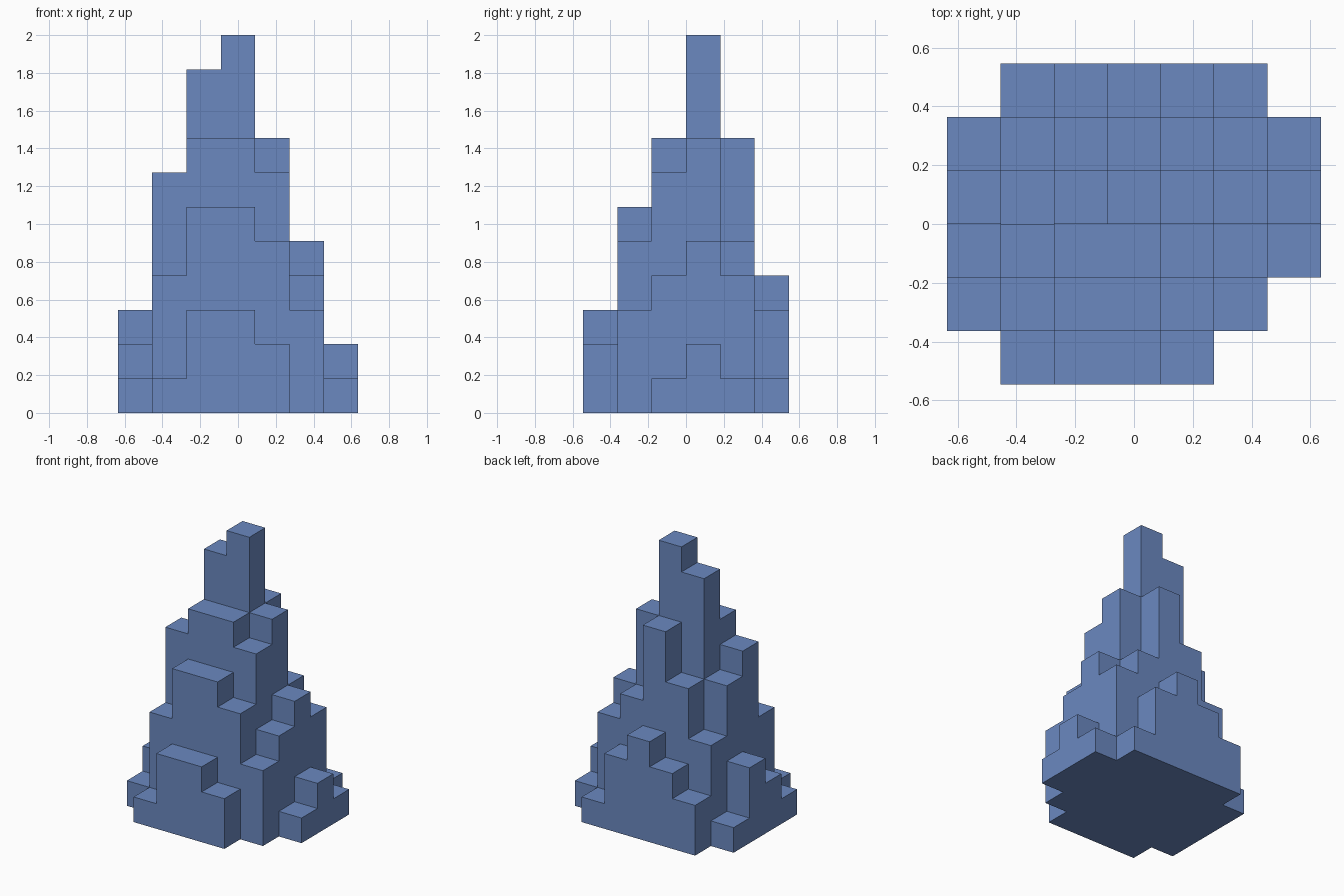
import bpy, bmesh, math
from mathutils import Vector

cube = bpy.data.objects.get("Cube")
if cube:
    bpy.data.objects.remove(cube, do_unlink=True)

CELL = 2 / 11  # side of one block

# Column heights in blocks (hexadecimal), front row first, each row from -x to +x
ROWS = ["0133200",
        "1466530",
        "2788741",
        "36ab852",
        "1468541",
        "0234310"]
NX, NY = len(ROWS[0]), len(ROWS)


def height(i, j):
    inside = 0 <= i < NX and 0 <= j < NY
    return int(ROWS[j][i], 16) if inside else 0


def add_quad(bm, centre, normal):
    """Add one block face, wound to face along its normal."""
    n = Vector(normal)
    u = Vector((n.y, n.z, n.x))
    v = n.cross(u)
    corners = [centre + (u * a + v * b) / 2
               for a, b in ((-1, -1), (1, -1), (1, 1), (-1, 1))]
    bm.faces.new([bm.verts.new(((c.x - NX / 2) * CELL, (c.y - NY / 2) * CELL, c.z * CELL))
                  for c in corners])


# Outer skin of the stacked columns: tops, base and exposed walls
bm = bmesh.new()
for j in range(NY):
    for i in range(NX):
        h = height(i, j)
        if not h:
            continue
        middle = Vector((i + 0.5, j + 0.5, 0))
        add_quad(bm, middle + Vector((0, 0, h)), (0, 0, 1))
        add_quad(bm, middle, (0, 0, -1))
        for dx, dy in ((1, 0), (-1, 0), (0, 1), (0, -1)):
            for level in range(height(i + dx, j + dy), h):
                add_quad(bm, middle + Vector((dx / 2, dy / 2, level + 0.5)), (dx, dy, 0))

# Weld the blocks and merge flat areas into single faces
bmesh.ops.remove_doubles(bm, verts=bm.verts[:], dist=CELL / 100)
bmesh.ops.dissolve_limit(bm, angle_limit=math.radians(1),
                         verts=bm.verts[:], edges=bm.edges[:])

mesh = bpy.data.meshes.new("stepped_spire")
bm.to_mesh(mesh)
bm.free()
spire = bpy.data.objects.new("stepped_spire", mesh)
bpy.context.collection.objects.link(spire)

# Single flat colour
blue = bpy.data.materials.new("dusty_blue")
blue.use_nodes = True
colour = (0.147, 0.25, 0.53, 1)
blue.diffuse_color = colour
blue.node_tree.nodes["Principled BSDF"].inputs["Base Color"].default_value = colour
mesh.materials.append(blue)
